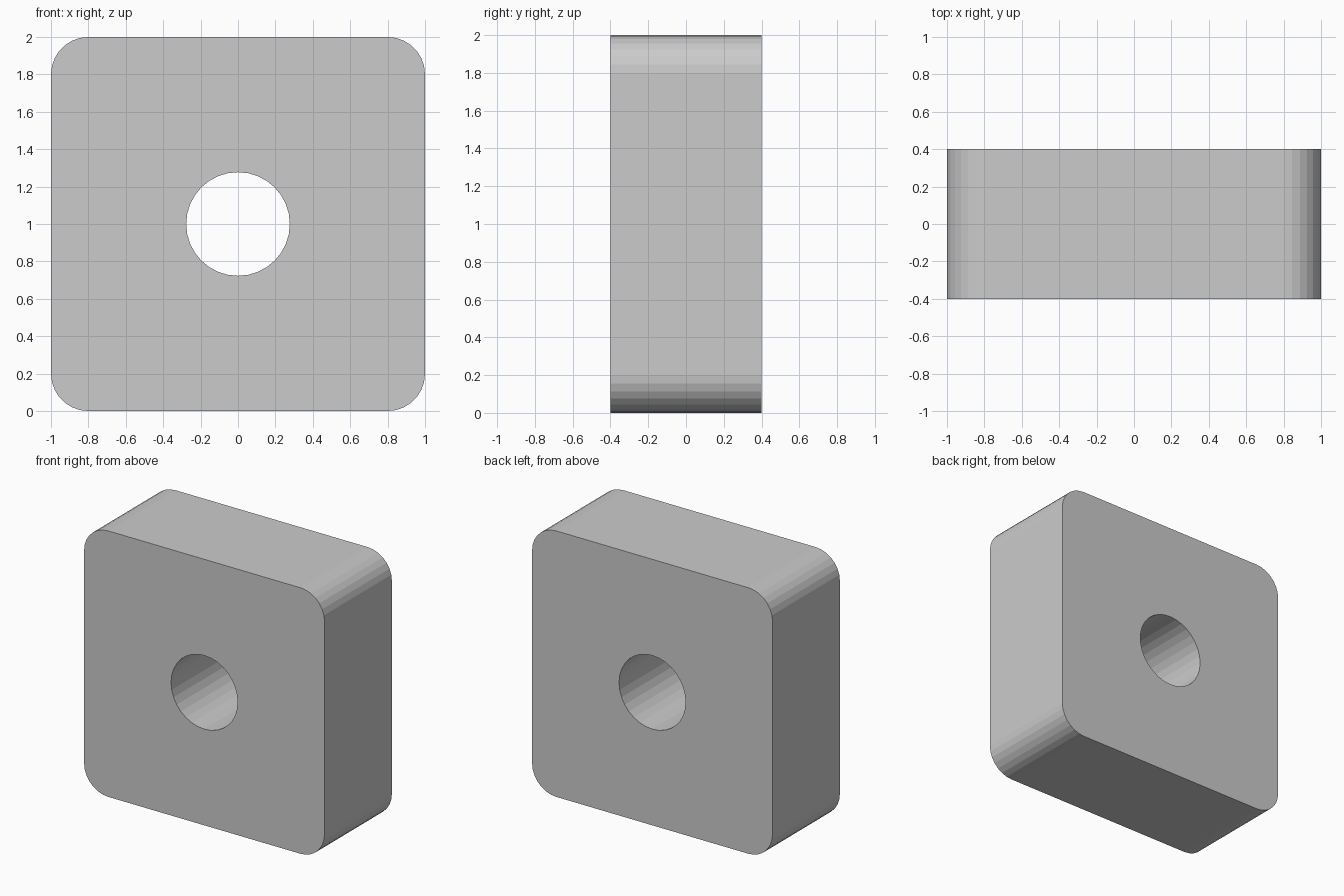
import bpy, bmesh, math
from mathutils import Matrix

if "Cube" in bpy.data.objects:
    bpy.data.objects.remove(bpy.data.objects["Cube"])

SIZE, DEPTH = 2.0, 0.8
CORNER_R, CORNER_SEGS = 0.2, 7
HOLE_R, HOLE_SIDES = 0.277, 32


def make_object(name, bm):
    mesh = bpy.data.meshes.new(name)
    bm.to_mesh(mesh)
    bm.free()
    obj = bpy.data.objects.new(name, mesh)
    bpy.context.collection.objects.link(obj)
    return obj


# Square block with the four depth-wise edges rounded
bm = bmesh.new()
bmesh.ops.create_cube(bm, size=1, matrix=Matrix.Translation((0, 0, SIZE / 2))
                      @ Matrix.Diagonal((SIZE, DEPTH, SIZE, 1)))
edges = [e for e in bm.edges if abs(e.verts[0].co.y - e.verts[1].co.y) > 0.1]
bmesh.ops.bevel(bm, geom=edges, offset=CORNER_R, offset_type='OFFSET',
                segments=CORNER_SEGS, profile=0.5, affect='EDGES')
block = make_object("rounded_block", bm)

# Cutter for the round through hole
bm = bmesh.new()
bmesh.ops.create_cone(bm, cap_ends=True, segments=HOLE_SIDES,
                      radius1=HOLE_R, radius2=HOLE_R, depth=DEPTH * 2,
                      matrix=Matrix.Translation((0, 0, SIZE / 2))
                      @ Matrix.Rotation(math.pi / 2, 4, 'X'))
cutter = make_object("hole_cutter", bm)

# Cut the hole, then discard the cutter
mod = block.modifiers.new("hole", 'BOOLEAN')
mod.operation = 'DIFFERENCE'
mod.solver = 'EXACT'
mod.object = cutter
bpy.context.view_layer.objects.active = block
bpy.ops.object.modifier_apply(modifier=mod.name)
bpy.data.objects.remove(cutter)
